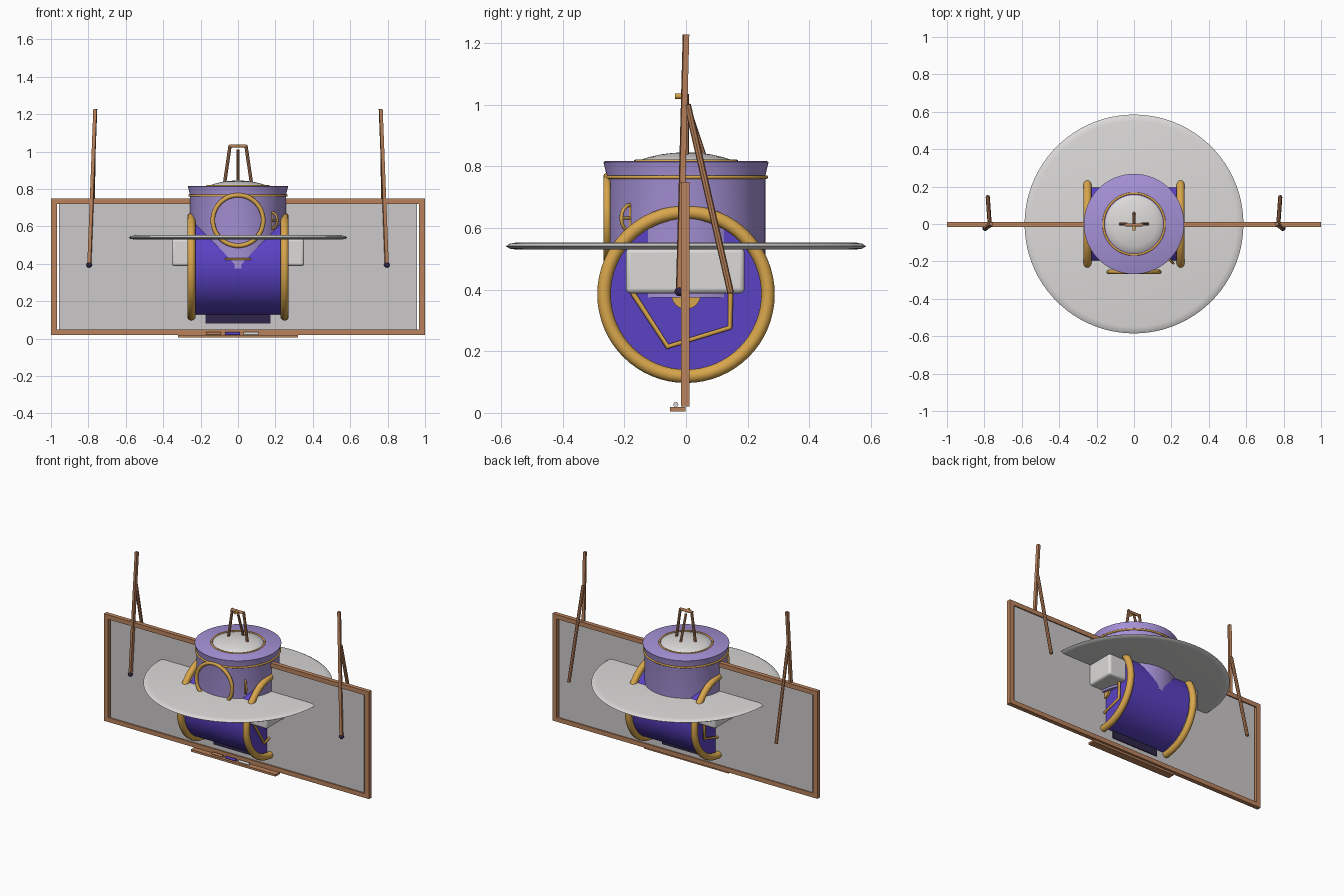
import bpy, math
from mathutils import Vector

if "Cube" in bpy.data.objects:
    bpy.data.objects.remove(bpy.data.objects["Cube"])

# --- materials -------------------------------------------------------------
def mat(name, rgb):
    m = bpy.data.materials.new(name)
    lin = [((c / 255 + 0.055) / 1.055) ** 2.4 for c in rgb]
    m.diffuse_color = (*lin, 1)
    m.use_nodes = True
    m.node_tree.nodes["Principled BSDF"].inputs["Base Color"].default_value = m.diffuse_color
    return m

WHITE = mat("off white", (220, 218, 217))
GREY = mat("board grey", (203, 200, 200))
BROWN = mat("wood brown", (186, 130, 92))
GOLD = mat("gold", (216, 166, 76))
PURPLE = mat("deep purple", (90, 66, 196))
LILAC = mat("lilac", (166, 146, 215))
DARK = mat("dark violet", (45, 38, 72))

# --- helpers ---------------------------------------------------------------
def finish(name, m, smooth=True):
    o = bpy.context.object
    o.name = name
    o.data.materials.append(m)
    if smooth:
        bpy.ops.object.shade_smooth_by_angle(angle=math.radians(35))
    return o

def box(name, m, x, y, z, bevel=0):
    bpy.ops.mesh.primitive_cube_add(size=1, location=[(a + b) / 2 for a, b in (x, y, z)])
    o = bpy.context.object
    o.scale = [b - a for a, b in (x, y, z)]
    bpy.ops.object.transform_apply(location=False, rotation=False, scale=True)
    if bevel:
        b = o.modifiers.new("round", 'BEVEL')
        b.width, b.segments = bevel, 3
    return finish(name, m, bool(bevel))

def torus(name, m, loc, major, minor, rot=(0, 0, 0)):
    bpy.ops.mesh.primitive_torus_add(location=loc, rotation=rot, major_radius=major,
                                     minor_radius=minor, major_segments=64, minor_segments=14)
    return finish(name, m)

def rod(name, m, a, b, r, sides=16):
    a, b = Vector(a), Vector(b)
    d = b - a
    bpy.ops.mesh.primitive_cylinder_add(vertices=sides, radius=r, depth=d.length, location=(a + b) / 2)
    o = bpy.context.object
    o.rotation_euler = d.to_track_quat('Z', 'Y').to_euler()
    return finish(name, m, sides > 6)

def pipe(name, m, pts, r):
    c = bpy.data.curves.new(name, 'CURVE')
    c.dimensions, c.bevel_depth, c.bevel_resolution, c.use_fill_caps = '3D', r, 3, True
    s = c.splines.new('POLY')
    s.points.add(len(pts) - 1)
    for p, q in zip(s.points, pts):
        p.co = (*q, 1)
    o = bpy.data.objects.new(name, c)
    bpy.context.collection.objects.link(o)
    c.materials.append(m)

def lathe(name, m, profile, n=96):
    # profile runs from bottom axis to top axis as (radius, z)
    verts, faces = [], []
    for r, z in profile:
        verts += [(r * math.cos(2 * math.pi * i / n), r * math.sin(2 * math.pi * i / n), z) for i in range(n)]
    for k in range(len(profile) - 1):
        for i in range(n):
            j = (i + 1) % n
            faces.append((k * n + i, k * n + j, (k + 1) * n + j, (k + 1) * n + i))
    faces.append(tuple(reversed(range(n))))
    faces.append(tuple(range((len(profile) - 1) * n, len(profile) * n)))
    me = bpy.data.meshes.new(name)
    me.from_pydata(verts, [], faces)
    o = bpy.data.objects.new(name, me)
    bpy.context.collection.objects.link(o)
    bpy.context.view_layer.objects.active = o
    bpy.ops.object.select_all(action='DESELECT')
    o.select_set(True)
    return finish(name, m)

# --- framed board ----------------------------------------------------------
box("board_panel", GREY, (-0.957, 0.957), (-0.008, 0.004), (0.04, 0.73))
for name, z in (("frame_bottom", (0.02, 0.05)), ("frame_top", (0.72, 0.75))):
    box(name, BROWN, (-1, 1), (-0.017, 0.012), z)
for s in (-1, 1):
    box("frame_side", BROWN, sorted((s * 0.968, s)), (-0.017, 0.012), (0.05, 0.72))

# --- tray and its pens -----------------------------------------------------
box("tray", BROWN, (-0.32, 0.32), (-0.052, -0.002), (0.005, 0.019))
for x, m in ((-0.13, BROWN), (-0.03, PURPLE), (0.07, WHITE)):
    rod("pen", m, (x - 0.04, -0.033, 0.027), (x + 0.04, -0.033, 0.027), 0.008)

# --- board stands ----------------------------------------------------------
for s in (-1, 1):
    rod("stand_pole", BROWN, (s * 0.763, 0, 1.228), (s * 0.795, -0.022, 0.40), 0.013, 4)
    rod("stand_back_leg", BROWN, (s * 0.772, 0.005, 1.0), (s * 0.782, 0.145, 0.39), 0.011, 8)
    bpy.ops.mesh.primitive_uv_sphere_add(segments=16, ring_count=10, radius=0.015,
                                         location=(s * 0.796, -0.022, 0.394))
    finish("stand_foot", DARK)

# --- wheel drum ------------------------------------------------------------
rod("drum", PURPLE, (-0.226, 0, 0.385), (0.226, 0, 0.385), 0.257, 96)
box("drum_keel", DARK, (-0.175, 0.175), (-0.016, 0.011), (0.08, 0.15))
for s in (-1, 1):
    torus("drum_tyre", GOLD, (s * 0.249, 0, 0.385), 0.266, 0.022, (0, math.pi / 2, 0))
    rod("drum_hub", GOLD, (s * 0.2, 0, 0.385), (s * 0.24, 0, 0.385), 0.048, 32)
    box("side_box", WHITE, sorted((s * 0.2, s * 0.354)), (-0.195, 0.19), (0.388, 0.535), 0.015)
    pipe("side_linkage", GOLD, [(s * 0.24, y, z) for y, z in
         ((-0.18, 0.40), (-0.06, 0.215), (0.143, 0.277), (0.145, 0.40))], 0.009)

# --- upright body ----------------------------------------------------------
lathe("body", LILAC, [(0.2575, 0.374), (0.2575, 0.77), (0.268, 0.814), (0.262, 0.817)])
torus("body_band", GOLD, (0, 0, 0.765), 0.26, 0.006)
lathe("brim", WHITE, [(0.55, 0.530), (0.572, 0.533), (0.585, 0.541), (0.572, 0.549), (0.55, 0.553)])
torus("front_ring", GOLD, (0, -0.256, 0.632), 0.135, 0.012, (math.pi / 2, 0, 0))
rod("front_bar", GOLD, (-0.07, -0.262, 0.425), (0.07, -0.262, 0.425), 0.005)

# --- small grip on the front right of the body ------------------------------
c = math.sqrt(0.5)
grip = []
for i in range(13):
    t = math.pi * (i / 12 - 0.5)
    r = 0.255 + 0.042 * math.cos(t)
    grip.append((r * c, -r * c, 0.632 + 0.043 * math.sin(t)))
pipe("grip_arc", GOLD, grip, 0.006)
rod("grip_back", GOLD, grip[0], grip[-1], 0.005)
rod("grip_bar", GOLD, (0.255 * c, -0.255 * c, 0.632), grip[6], 0.005)

# --- top dome --------------------------------------------------------------
lathe("dome", WHITE, [(0.16, 0.81), (0.15, 0.82), (0.12, 0.83), (0.08, 0.839), (0.04, 0.844), (0.005, 0.845)])
torus("dome_ring", GOLD, (0, 0, 0.816), 0.164, 0.006)

# --- tripod on the dome ----------------------------------------------------
for s in (-1, 1):
    rod("tripod_leg", BROWN, (s * 0.072, 0, 0.83), (s * 0.042, 0, 1.035), 0.009, 8)
rod("tripod_back_leg", BROWN, (0, 0.06, 0.83), (0, 0, 1.01), 0.008, 8)
rod("tripod_crossbar", BROWN, (-0.046, -0.005, 1.03), (0.046, -0.005, 1.03), 0.009, 12)
rod("tripod_pin", GOLD, (0, -0.035, 1.028), (0, 0, 1.028), 0.009, 12)
